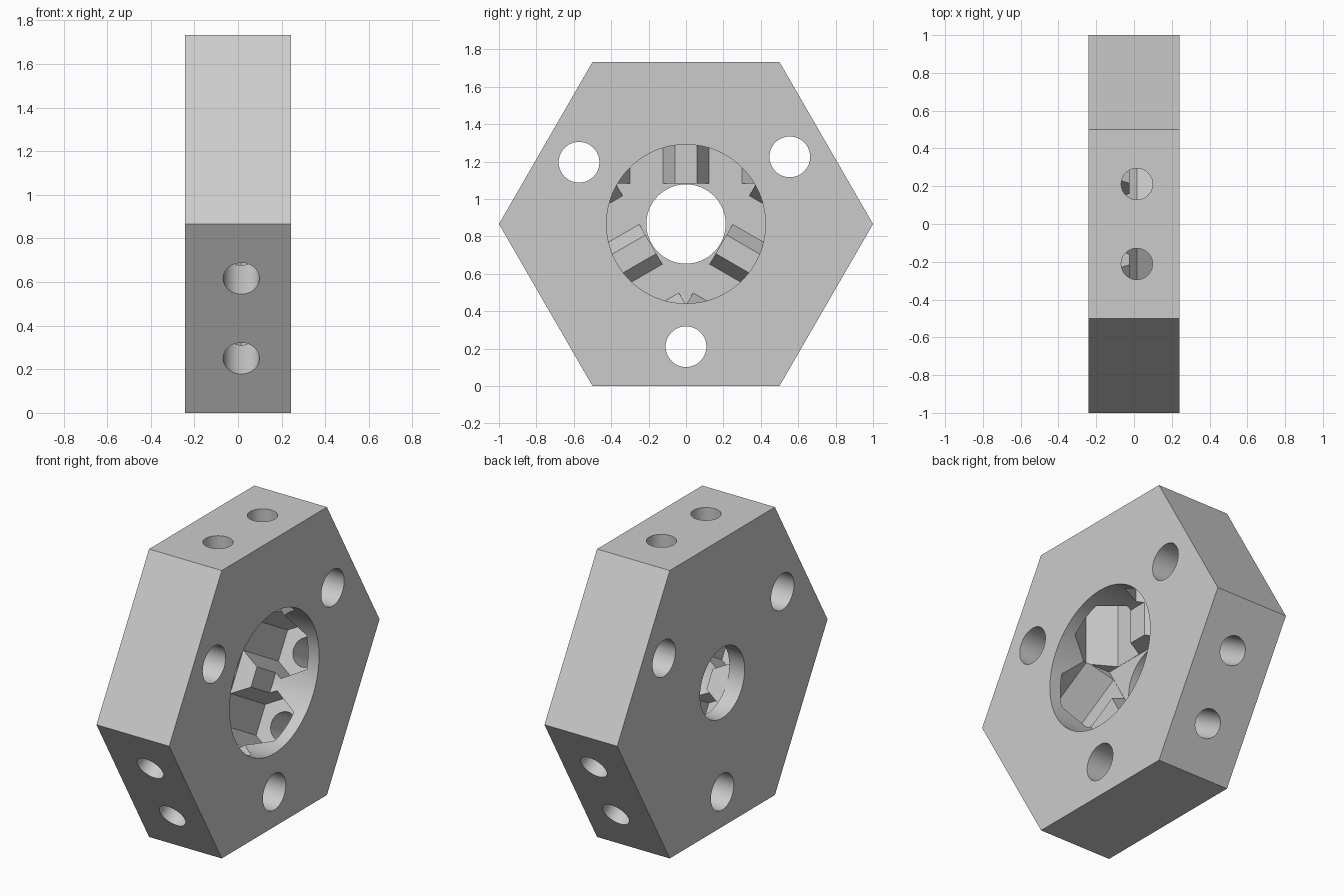
import bpy, bmesh, math
from mathutils import Matrix, Vector

cube = bpy.data.objects.get("Cube")
if cube:
    bpy.data.objects.remove(cube, do_unlink=True)

CZ = math.sqrt(3) / 2            # height of the plate's centre
HALF = 0.242                     # half thickness
AXIS_X = 0.015                   # plane of the edge bolts
LEDGE_X, FLOOR_X = -0.025, -0.14

grey = bpy.data.materials.new("light_grey")
grey.use_nodes = True
grey.diffuse_color = (0.6, 0.6, 0.6, 1)
grey.node_tree.nodes["Principled BSDF"].inputs["Base Color"].default_value = (0.6, 0.6, 0.6, 1)


def prism(name, sides, radius, start, end, matrix, turn=0.0):
    """Closed regular prism along local z from start to end, first corner at angle turn from local x."""
    bm = bmesh.new()
    ring = [turn + 2 * math.pi * i / sides for i in range(sides)]
    low, top = [[bm.verts.new(matrix @ Vector((radius * math.cos(a), radius * math.sin(a), h)))
                 for a in ring] for h in (start, end)]
    bm.faces.new(low[::-1])
    bm.faces.new(top)
    for i in range(sides):
        j = (i + 1) % sides
        bm.faces.new((low[i], low[j], top[j], top[i]))
    mesh = bpy.data.meshes.new(name)
    bm.to_mesh(mesh)
    bm.free()
    mesh.materials.append(grey)
    obj = bpy.data.objects.new(name, mesh)
    bpy.context.collection.objects.link(obj)
    return obj


def along_x(y=0.0, z=0.0):
    """Local x, y, z become world y, z, x, offset from the plate's centre."""
    turn = Matrix(((0, 0, 1), (1, 0, 0), (0, 1, 0))).to_4x4()
    return Matrix.Translation(Vector((0, y, CZ + z))) @ turn


def cut(body, cutter):
    cutter.hide_render = True
    mod = body.modifiers.new("cut", "BOOLEAN")
    mod.operation = "DIFFERENCE"
    mod.solver = "EXACT"
    mod.object = cutter
    bpy.context.view_layer.objects.active = body
    bpy.ops.object.modifier_apply(modifier=mod.name)
    bpy.data.objects.remove(cutter, do_unlink=True)


# Hexagonal plate
plate = prism("hexagonal_plate", 6, 1.0, -HALF, HALF, along_x())

# Round pocket, deeper triangular pocket and centre bore
cut(plate, prism("round_pocket", 64, 0.425, LEDGE_X, 1, along_x()))
cut(plate, prism("triangle_pocket", 3, 0.434, FLOOR_X, LEDGE_X + 0.01, along_x(), -math.pi / 2))
cut(plate, prism("centre_bore", 64, 0.212, -1, 1, along_x()))

# Three mounting holes through the plate
for y, z in ((0, -0.656), (-0.572, 0.33), (0.555, 0.359)):
    cut(plate, prism("mounting_hole", 48, 0.109, -1, 1, along_x(y, z)))

# Paired nut recesses and bolt holes on three alternate sides
for k in range(3):
    side = Matrix.Translation((0, 0, CZ)) @ Matrix.Rotation(k * 2 * math.pi / 3, 4, "X")
    for y in (-0.2115, 0.2115):
        frame = side @ Matrix.Translation((AXIS_X, y, 0))
        cut(plate, prism("nut_recess", 6, 0.177, 0.205, 0.6, frame, math.pi / 2))
        cut(plate, prism("bolt_hole", 40, 0.083, 0.55, 1, frame))

# Smooth the bores, keep the edges sharp
bpy.ops.object.select_all(action="DESELECT")
plate.select_set(True)
bpy.context.view_layer.objects.active = plate
bpy.ops.object.shade_smooth_by_angle(angle=math.radians(25))
